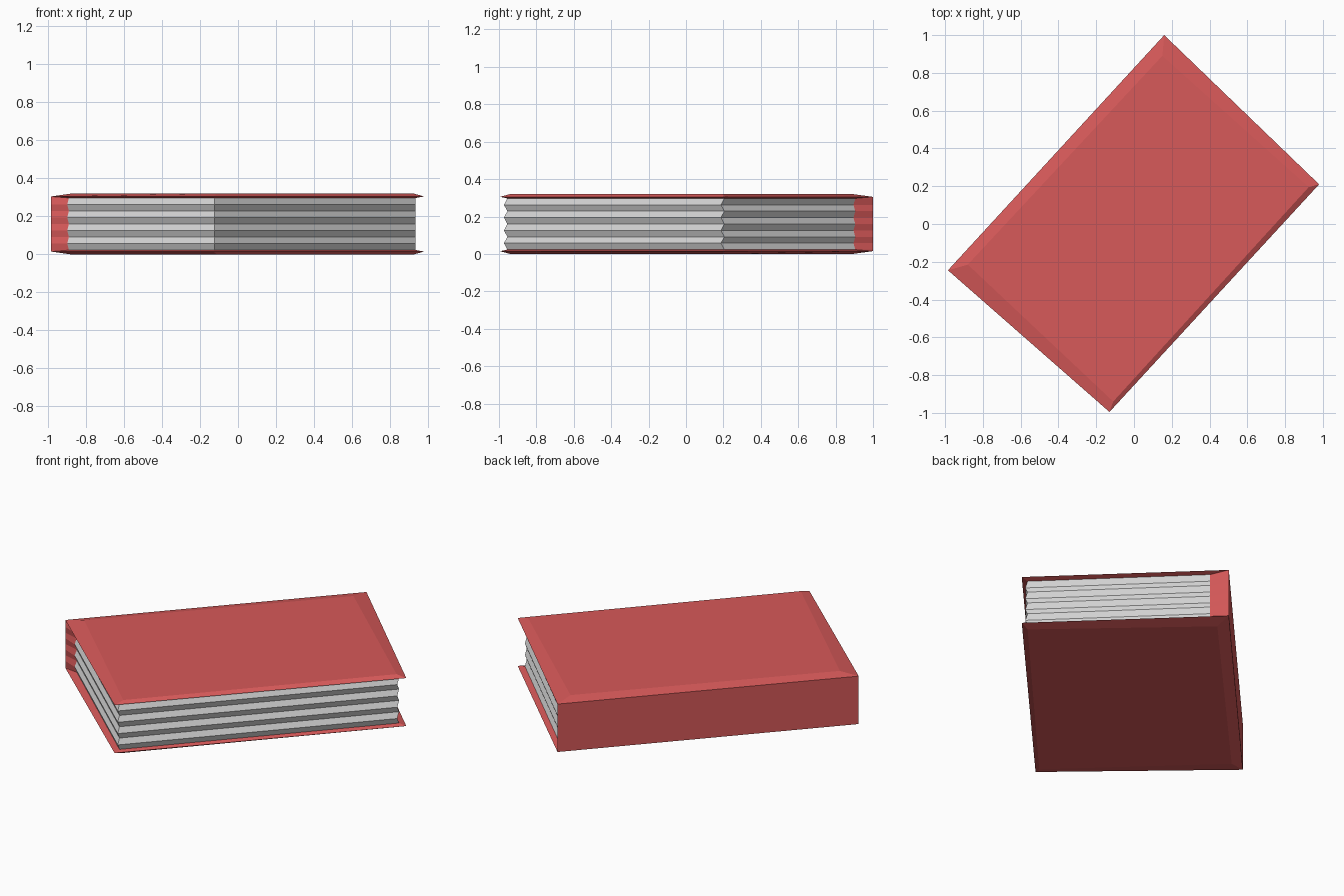
import bpy
import bmesh
from mathutils import Vector

cube = bpy.data.objects.get("Cube")
if cube:
    bpy.data.objects.remove(cube, do_unlink=True)


def material(name, color):
    m = bpy.data.materials.new(name)
    m.use_nodes = True
    m.diffuse_color = color
    m.node_tree.nodes["Principled BSDF"].inputs["Base Color"].default_value = color
    return m


RED = material("cover red", (0.68, 0.10, 0.10, 1))
PAPER = material("paper grey", (0.70, 0.70, 0.70, 1))
HEIGHT = 0.32
EDGE, INNER = 0.305, 0.297

# Corner order: spine front, fore-edge front, fore-edge back, spine back
outer = [Vector(p) for p in ((-0.985, -0.245), (-0.13, -0.995), (0.98, 0.21), (0.16, 1.0))]
raised = [Vector(p) for p in ((-0.88, -0.215), (-0.11, -0.94), (0.925, 0.195), (0.15, 0.89))]
block = [Vector(p) for p in ((-0.89, -0.27), (-0.125, -0.955), (0.935, 0.205), (0.215, 0.905))]


def loft(name, rings, mats, rule):
    """Skin a stack of (outline, z) rings, capping both ends."""
    bm = bmesh.new()
    loops = [[bm.verts.new((p.x, p.y, z)) for p in pts] for pts, z in rings]
    n = len(loops[0])
    for low, high in zip(loops, loops[1:]):
        for i in range(n):
            j = (i + 1) % n
            face = bm.faces.new((low[i], low[j], high[j], high[i]))
            face.material_index = rule(i)
    bm.faces.new(loops[0][::-1])
    bm.faces.new(loops[-1])
    bmesh.ops.recalc_face_normals(bm, faces=bm.faces)
    mesh = bpy.data.meshes.new(name)
    bm.to_mesh(mesh)
    bm.free()
    for m in mats:
        mesh.materials.append(m)
    obj = bpy.data.objects.new(name, mesh)
    bpy.context.collection.objects.link(obj)
    return obj


# Covers: thin slabs that taper to a sharp rim
cover = [(block, INNER), (outer, EDGE), (raised, HEIGHT)]
loft("top_cover", cover, [RED], lambda i: 0)
loft("bottom_cover", [(pts, HEIGHT - z) for pts, z in reversed(cover)], [RED], lambda i: 0)


# Page block with zigzag sides, joined to the flat spine
def outward(a, b):
    d = (b - a).normalized()
    return Vector((d.y, -d.x))


front, fore, back = (outward(block[i], block[i + 1]) for i in range(3))
shifts = [front, front + fore, fore - back, -back]
rings = []
STEPS = 8
for k in range(STEPS + 1):
    t = k / STEPS
    amount = 0.013 * (k % 2)
    pts = [p + s * amount for p, s in zip(block, shifts)]
    z = HEIGHT - INNER + t * (2 * INNER - HEIGHT)
    rings.append(([outer[0]] + pts + [outer[3]], z))
loft("pages_and_spine", rings, [RED, PAPER], lambda i: 1 if i in (1, 2, 3) else 0)

# Narrow strips closing the spine against both cover rims
for name, z0, z1 in (("spine_top_joint", INNER, EDGE),
                     ("spine_bottom_joint", HEIGHT - EDGE, HEIGHT - INNER)):
    strip = [outer[0], block[0], block[3], outer[3]]
    loft(name, [(strip, z0), (strip, z1)], [RED], lambda i: 0)
